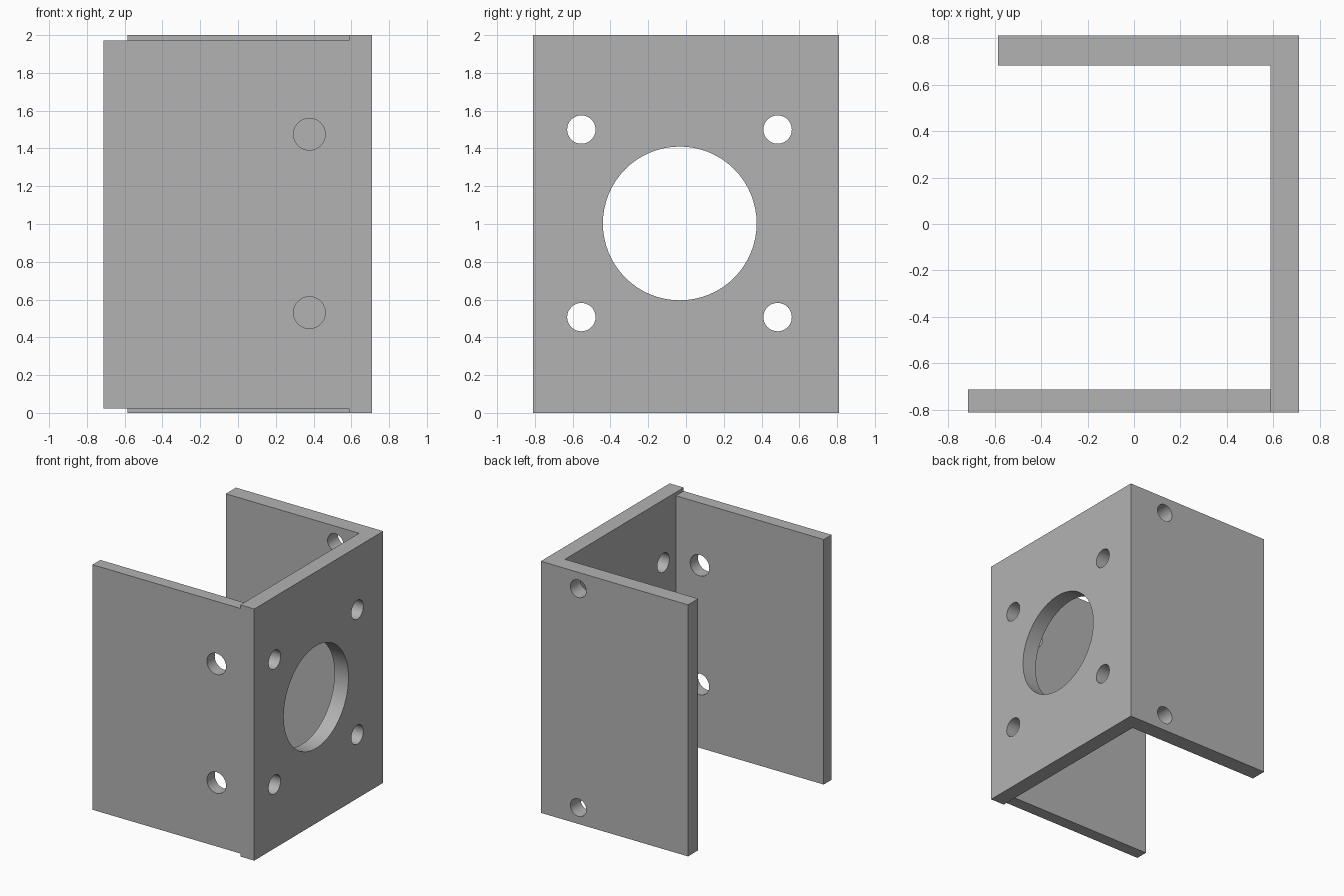
import bpy
import bmesh
import math
from mathutils import Matrix, Vector

old = bpy.data.objects.get("Cube")
if old:
    bpy.data.objects.remove(old, do_unlink=True)

metal = bpy.data.materials.new("grey metal")
metal.use_nodes = True
grey = (0.45, 0.45, 0.45, 1)
metal.diffuse_color = grey
metal.node_tree.nodes["Principled BSDF"].inputs["Base Color"].default_value = grey


def add_object(name, bm):
    bmesh.ops.recalc_face_normals(bm, faces=bm.faces)
    mesh = bpy.data.meshes.new(name)
    bm.to_mesh(mesh)
    bm.free()
    mesh.materials.append(metal)
    obj = bpy.data.objects.new(name, mesh)
    bpy.context.collection.objects.link(obj)
    return obj


def prism(name, outline, z0, z1):
    """Extrude an xy outline between two heights."""
    bm = bmesh.new()
    face = bm.faces.new([bm.verts.new((x, y, z0)) for x, y in outline])
    out = bmesh.ops.extrude_face_region(bm, geom=[face])
    top = [v for v in out["geom"] if isinstance(v, bmesh.types.BMVert)]
    bmesh.ops.translate(bm, verts=top, vec=(0, 0, z1 - z0))
    return add_object(name, bm)


def drill(name, center, axis, radius):
    """Cylindrical cutter along the given axis."""
    bm = bmesh.new()
    turn = Vector(axis).to_track_quat("Z", "Y").to_matrix().to_4x4()
    bmesh.ops.create_cone(bm, cap_ends=True, segments=64, radius1=radius,
                          radius2=radius, depth=0.4,
                          matrix=Matrix.Translation(center) @ turn)
    return add_object(name, bm)


def combine(target, tool, operation):
    """Apply a boolean and remove the tool."""
    mod = target.modifiers.new("boolean", "BOOLEAN")
    mod.operation = operation
    mod.solver = "EXACT"
    mod.object = tool
    bpy.context.view_layer.objects.active = target
    bpy.ops.object.modifier_apply(modifier=mod.name)
    bpy.data.objects.remove(tool, do_unlink=True)


# Side wall and thicker rear flange as one L profile
left, right, inner = -0.585, 0.71, 0.587
front, back, back_inner = -0.81, 0.81, 0.682
bracket = prism("bracket", [(inner, front), (right, front), (right, back),
                            (left, back), (left, back_inner),
                            (inner, back_inner)], 0, 2)

# Thinner, slightly shorter front flange
flange = prism("front_flange", [(-0.713, front), (0.65, front),
                                (0.65, -0.712), (-0.713, -0.712)], 0.024, 1.972)
combine(bracket, flange, "UNION")

# Large bore and four screw holes in the side wall
cutters = [drill("bore", (0.65, -0.033, 1.003), (1, 0, 0), 0.407)]
for y in (-0.554, 0.485):
    for z in (0.507, 1.5):
        cutters.append(drill("wall_hole", (0.65, y, z), (1, 0, 0), 0.075))

# Two mounting holes in each flange
for z in (0.531, 1.475):
    cutters.append(drill("front_hole", (0.378, -0.76, z), (0, 1, 0), 0.084))
for z in (0.13, 1.87):
    cutters.append(drill("rear_hole", (0.38, 0.75, z), (0, 1, 0), 0.07))
for cutter in cutters:
    combine(bracket, cutter, "DIFFERENCE")

# Round hole walls, crisp plate edges
bpy.ops.object.select_all(action="DESELECT")
bracket.select_set(True)
bpy.context.view_layer.objects.active = bracket
bpy.ops.object.shade_smooth_by_angle(angle=math.radians(30))
